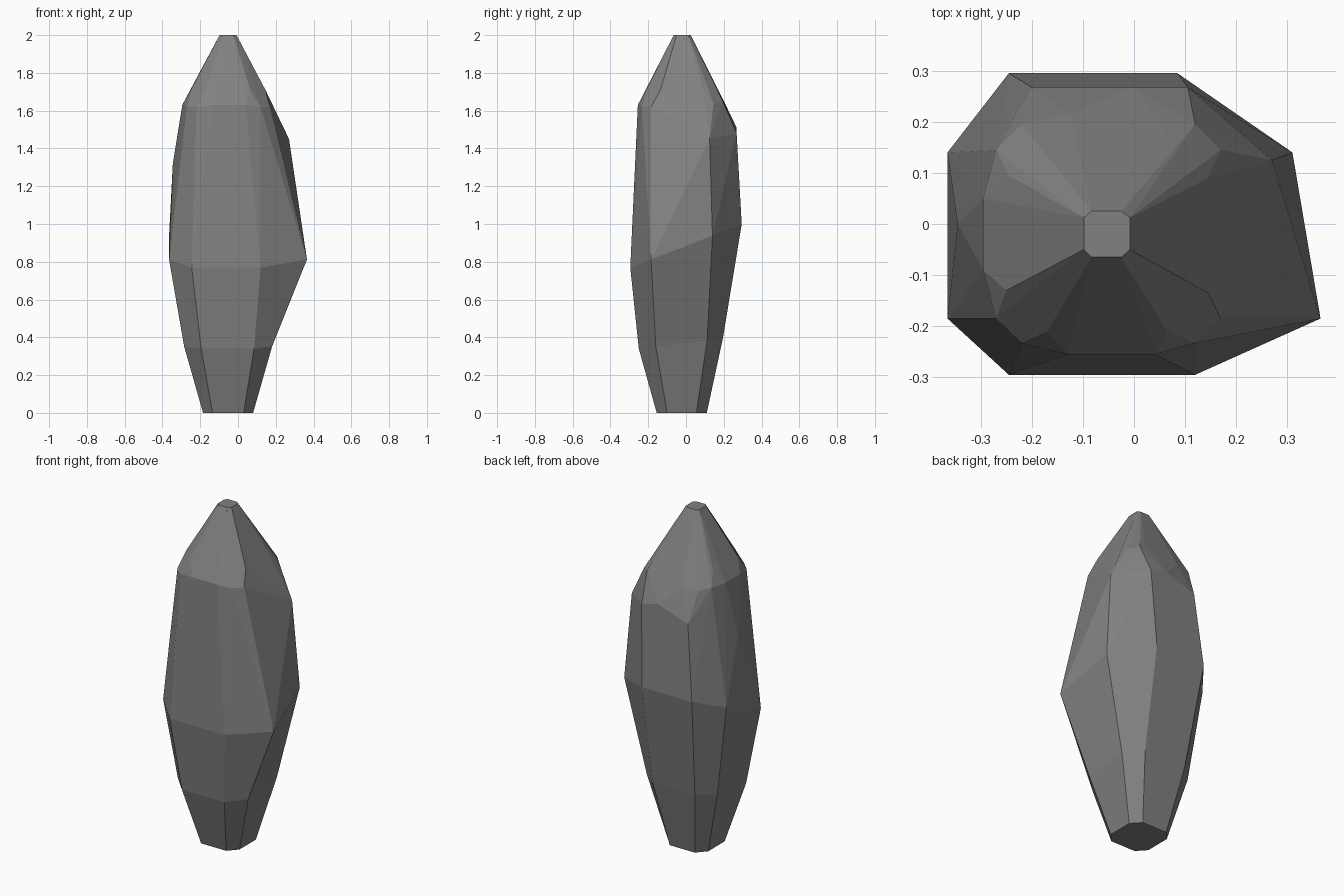
import bpy
import bmesh

cube = bpy.data.objects.get("Cube")
if cube:
    bpy.data.objects.remove(cube, do_unlink=True)

stone = bpy.data.materials.new("grey_stone")
stone.use_nodes = True
stone.diffuse_color = (0.22, 0.22, 0.22, 1)
stone.node_tree.nodes["Principled BSDF"].inputs["Base Color"].default_value = (0.22, 0.22, 0.22, 1)


def cut_rect(x0, x1, y0, y1, fx0, fx1, sy0, sy1):
    """Rectangle with cut corners, counter-clockwise from the front."""
    return [(fx0, y0), (fx1, y0), (x1, sy0), (x1, sy1),
            (fx1, y1), (fx0, y1), (x0, sy1), (x0, sy0)]


bm = bmesh.new()


def ring(points, height):
    return [bm.verts.new((x, y, height(y))) for x, y in points]


# Tilted girdle at the widest part of the crystal
girdle = ring([(-0.245, -0.295), (0.12, -0.295), (0.365, -0.185), (0.31, 0.14),
               (0.085, 0.295), (-0.245, 0.295), (-0.365, 0.14), (-0.365, -0.185)],
              lambda y: 0.884 + 0.39 * y)

# Blunt tip
tip = ring(cut_rect(-0.098, -0.008, -0.065, 0.025, -0.083, -0.025, -0.05, 0.012),
           lambda y: 2.0)

# Chipped shoulder facets between girdle and tip
shoulder_points = [
    (-0.2, -0.255, 1.43), (0.095, -0.255, 1.43),
    (-0.13, -0.255, 1.63), (0.04, -0.255, 1.63),
    (-0.22, -0.233, 1.62), (0.12, -0.233, 1.62),
    (-0.17, -0.21, 1.71), (0.065, -0.21, 1.71),
    (0.22, -0.165, 1.44), (0.17, -0.185, 1.62), (0.145, -0.135, 1.71),
    (0.27, 0.125, 1.45), (0.17, 0.145, 1.64), (0.145, 0.09, 1.71),
    (0.105, 0.268, 1.48), (0.12, 0.195, 1.65), (0.065, 0.17, 1.71),
    (0.0, 0.268, 1.51), (-0.125, 0.215, 1.62), (-0.2, 0.268, 1.44),
    (-0.22, 0.195, 1.62), (-0.27, 0.145, 1.63), (-0.245, 0.095, 1.71),
    (-0.345, 0.0, 1.32), (-0.295, 0.05, 1.63), (-0.295, -0.09, 1.63),
    (-0.25, -0.13, 1.71), (-0.27, -0.185, 1.62), (-0.295, -0.165, 1.44),
]
shoulder = [bm.verts.new(p) for p in shoulder_points]

# Upper body: wrap the points, then open the underside
bmesh.ops.convex_hull(bm, input=girdle + shoulder + tip)
bm.normal_update()
girdle_set = set(girdle)
underside = [f for f in bm.faces if all(v in girdle_set for v in f.verts)]
bmesh.ops.delete(bm, geom=underside, context='FACES_ONLY')
inner_edges = [e for e in bm.edges if not e.link_faces]
bmesh.ops.delete(bm, geom=inner_edges, context='EDGES')
loose = [v for v in bm.verts if not v.link_faces and v not in girdle_set]
bmesh.ops.delete(bm, geom=loose, context='VERTS')

# Lower body: tapered rings down to the foot
waist = ring(cut_rect(-0.285, 0.18, -0.25, 0.195, -0.195, 0.085, -0.16, 0.112),
             lambda y: 0.37 + 0.12 * y)
foot = ring(cut_rect(-0.185, 0.08, -0.155, 0.11, -0.135, 0.03, -0.1, 0.055),
            lambda y: 0.0)
for low, high in ((foot, waist), (waist, girdle)):
    for i in range(8):
        j = (i + 1) % 8
        bm.faces.new((low[i], low[j], high[j], high[i]))
bm.faces.new(foot[::-1])

# Merge nearly flat neighbours into clean facets
bmesh.ops.dissolve_limit(bm, angle_limit=0.05, verts=bm.verts, edges=bm.edges)
bmesh.ops.recalc_face_normals(bm, faces=bm.faces)

mesh = bpy.data.meshes.new("crystal_rock")
bm.to_mesh(mesh)
bm.free()
mesh.materials.append(stone)
rock = bpy.data.objects.new("crystal_rock", mesh)
bpy.context.scene.collection.objects.link(rock)
